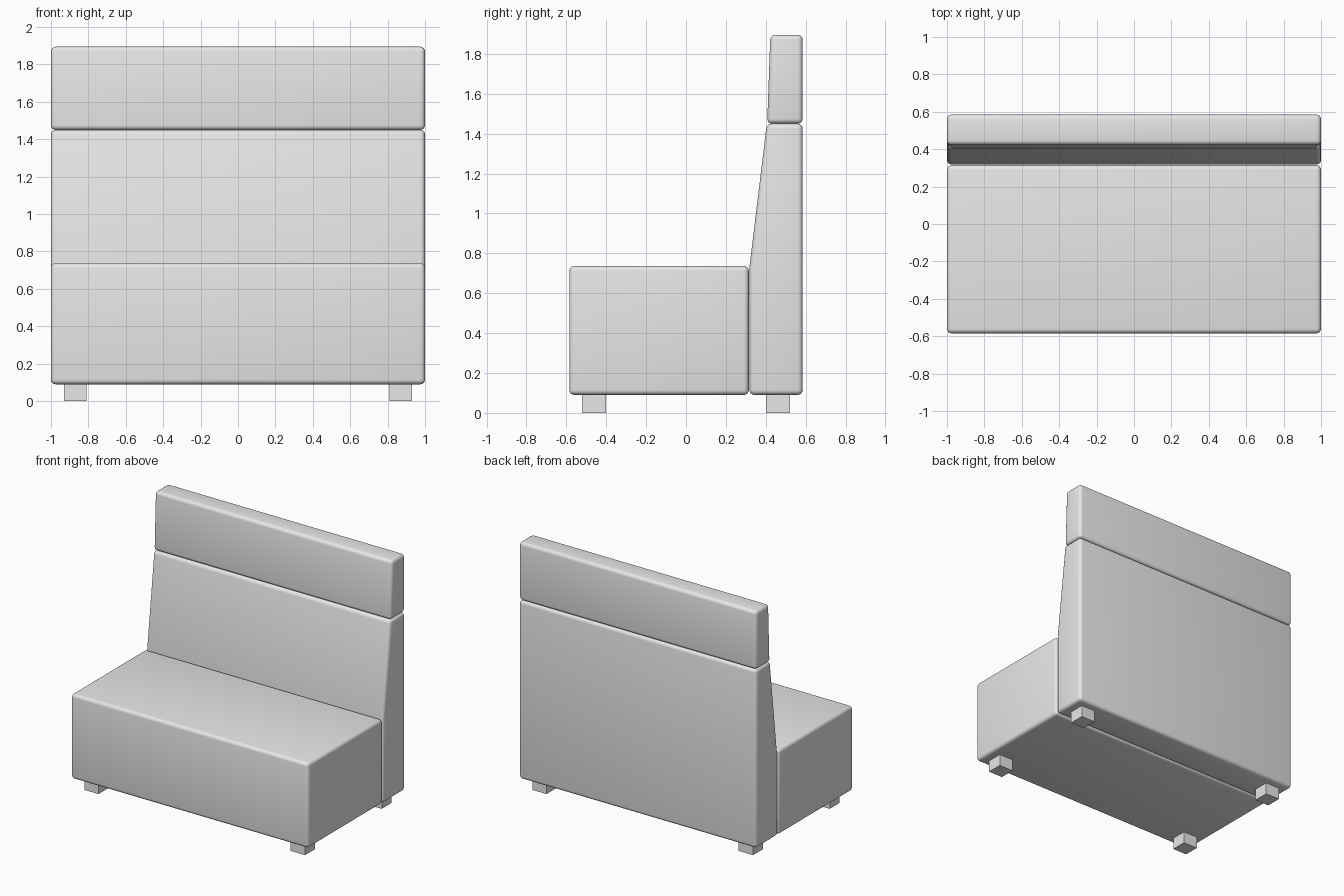
import bpy
import bmesh
from math import radians

cube = bpy.data.objects.get("Cube")
if cube:
    bpy.data.objects.remove(cube, do_unlink=True)


def make_material(name, color):
    mat = bpy.data.materials.new(name)
    mat.use_nodes = True
    mat.diffuse_color = color
    mat.node_tree.nodes["Principled BSDF"].inputs["Base Color"].default_value = color
    return mat


light_grey = make_material("light grey", (0.8, 0.8, 0.8, 1))


def extrude_profile(name, profile, x0, x1, bevel=0):
    """Sweep a (y, z) side profile from x0 to x1, optionally rounding its edges."""
    bm = bmesh.new()
    face = bm.faces.new([bm.verts.new((x0, y, z)) for y, z in profile])
    result = bmesh.ops.extrude_face_region(bm, geom=[face])
    verts = [v for v in result["geom"] if isinstance(v, bmesh.types.BMVert)]
    bmesh.ops.translate(bm, verts=verts, vec=(x1 - x0, 0, 0))
    bmesh.ops.recalc_face_normals(bm, faces=bm.faces)
    mesh = bpy.data.meshes.new(name)
    bm.to_mesh(mesh)
    bm.free()
    mesh.materials.append(light_grey)
    obj = bpy.data.objects.new(name, mesh)
    bpy.context.collection.objects.link(obj)
    if bevel:
        mod = obj.modifiers.new("soft edges", "BEVEL")
        mod.width = bevel
        mod.segments = 4
        mod.limit_method = "ANGLE"
        mod.angle_limit = radians(30)
        mesh.shade_smooth()
    return obj


def box_profile(y0, y1, z0, z1):
    return [(y0, z0), (y1, z0), (y1, z1), (y0, z1)]


# Upholstered blocks
extrude_profile("seat", box_profile(-0.585, 0.315, 0.09, 0.737), -1, 1, 0.025)
extrude_profile("backrest", [(0.318, 0.09), (0.585, 0.09), (0.585, 1.45),
                             (0.405, 1.45), (0.318, 0.73)], -1, 1, 0.025)
extrude_profile("headrest", [(0.407, 1.45), (0.585, 1.45), (0.585, 1.895),
                             (0.423, 1.895)], -1, 1, 0.025)

# Square feet
for side, x in (("left", 0.87), ("right", -0.87)):
    for end, y in (("front", -0.462), ("back", 0.462)):
        extrude_profile(f"{end}_{side}_foot",
                        box_profile(y - 0.06, y + 0.06, 0, 0.095),
                        x - 0.06, x + 0.06)
